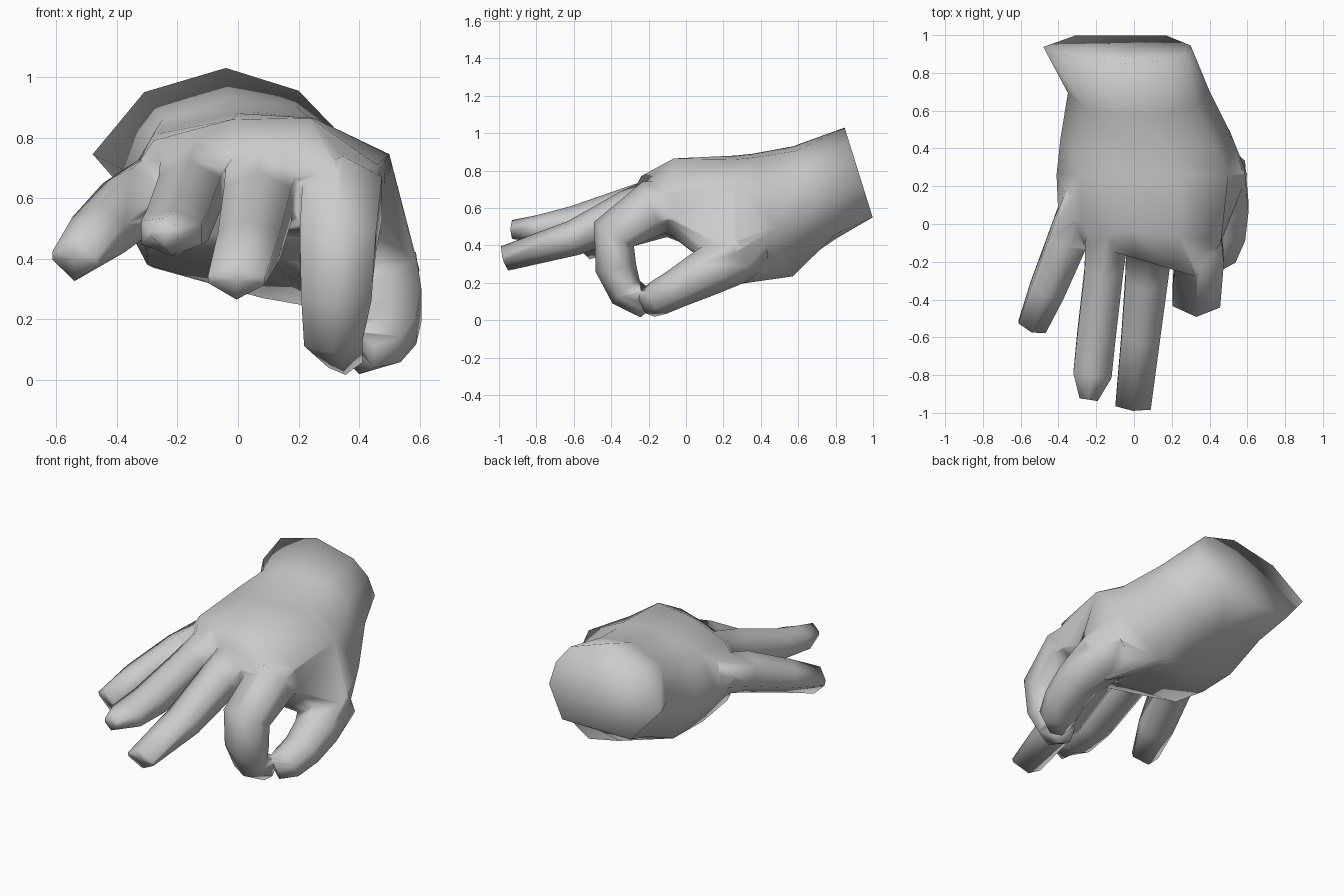
import bpy, bmesh, math
from mathutils import Vector

if "Cube" in bpy.data.objects:
    bpy.data.objects.remove(bpy.data.objects["Cube"])


def skin(name, rings):
    """Closed tube through rings of points, ends fanned to their centres."""
    bm = bmesh.new()
    loops = [[bm.verts.new(p) for p in r] for r in rings]
    n = len(loops[0])
    for a, b in zip(loops, loops[1:]):
        for i in range(n):
            j = (i + 1) % n
            bm.faces.new((a[i], a[j], b[j], b[i]))
    for loop in (loops[0], loops[-1]):
        mid = sum((v.co for v in loop), Vector()) / n
        c = bm.verts.new(mid)
        for i in range(n):
            bm.faces.new((loop[i], loop[(i + 1) % n], c))
    bmesh.ops.recalc_face_normals(bm, faces=bm.faces[:])
    me = bpy.data.meshes.new(name)
    bm.to_mesh(me)
    bm.free()
    ob = bpy.data.objects.new(name, me)
    bpy.context.collection.objects.link(ob)
    return ob


def finger(name, stations, tip=1.0):
    """Six-sided finger; each station is x, y, z, half width, half thickness.
    tip below 1 pinches the last ring towards a diamond."""
    pts = [Vector(s[:3]) for s in stations]
    last = len(pts) - 1
    rings = []
    for i, (p, s) in enumerate(zip(pts, stations)):
        t = (pts[min(i + 1, last)] - pts[max(i - 1, 0)]).normalized()
        side = Vector((1, 0, 0))
        side = (side - t * t.dot(side)).normalized()
        up = side.cross(t)
        ring = []
        for k in range(6):
            a = math.radians(90 + 60 * k)
            h = s[4] * math.sin(a)
            if i == last and k % 3:
                h *= tip
            ring.append(p + side * (1.12 * s[3] * math.cos(a)) + up * h)
        rings.append(ring)
    return skin(name, rings)


# Palm and wrist: y position, y shift per z, y shift per x, then x/z outline
sections = [
    (1.17, -.3125, 0, [(-.48, .745), (-.31, .95), (-.04, 1.03), (.20, .955),
                       (.28, .85), (.30, .72), (.17, .55), (-.07, .55), (-.31, .55)]),
    (1.02, -.48, 0, [(-.35, .68), (-.25, .86), (-.03, .93), (.19, .905),
                     (.33, .82), (.40, .66), (.27, .46), (.02, .44), (-.28, .48)]),
    (.65, -.33, 0, [(-.39, .61), (-.27, .83), (0, .89), (.23, .87),
                    (.43, .74), (.51, .50), (.28, .235), (.08, .27), (-.28, .37)]),
    (.26, 0, 0, [(-.41, .59), (-.28, .81), (0, .88), (.26, .86),
                 (.50, .745), (.60, .36), (.42, .19), (.12, .35), (-.30, .38)]),
    (-.03, 0, -.15, [(-.40, .61), (-.28, .79), (-.02, .86), (.24, .865),
                     (.46, .71), (.46, .54), (.38, .46), (.05, .42), (-.30, .42)]),
    (-.18, 0, -.3, [(-.30, .61), (-.22, .73), (0, .76), (.20, .77),
                    (.33, .69), (.33, .60), (.28, .52), (.05, .48), (-.22, .48)]),
]
hand = skin("hand", [[(x, y + sz * z + sx * x, z) for x, z in o]
                     for y, sz, sx, o in sections])

# Fingers and thumb
parts = [
    finger("little_finger", [(-.28, .16, .64, .09, .12), (-.35, -.08, .58, .105, .125),
                             (-.46, -.35, .48, .095, .10), (-.54, -.545, .40, .08, .08)], .4),
    finger("ring_finger", [(-.14, .0, .67, .12, .13), (-.16, -.25, .615, .105, .115),
                           (-.20, -.60, .51, .105, .10), (-.22, -.80, .485, .105, .075),
                           (-.24, -.93, .485, .05, .05)], .5),
    finger("middle_finger", [(.09, .0, .69, .13, .14), (.065, -.30, .58, .115, .12),
                             (.035, -.60, .44, .105, .095), (-.005, -.97, .33, .097, .068)], .4),
    finger("index_finger", [(.33, .08, .64, .12, .13), (.345, -.18, .60, .135, .15),
                            (.33, -.385, .46, .13, .125), (.325, -.375, .28, .12, .11),
                            (.315, -.32, .15, .10, .095), (.355, -.205, .08, .06, .075)]),
    finger("thumb", [(.38, .37, .39, .10, .12), (.45, .26, .335, .15, .145),
                     (.49, .08, .24, .12, .125), (.485, -.05, .17, .108, .105),
                     (.45, -.145, .12, .10, .095), (.40, -.205, .09, .06, .08)]),
]

# Merge everything into one skin
bpy.context.view_layer.objects.active = hand
for ob in parts:
    m = hand.modifiers.new("join_" + ob.name, 'BOOLEAN')
    m.operation = 'UNION'
    m.solver = 'EXACT'
    m.object = ob
    bpy.ops.object.modifier_apply(modifier=m.name)
    bpy.data.objects.remove(ob, do_unlink=True)

# Smooth shading throughout
for p in hand.data.polygons:
    p.use_smooth = True
